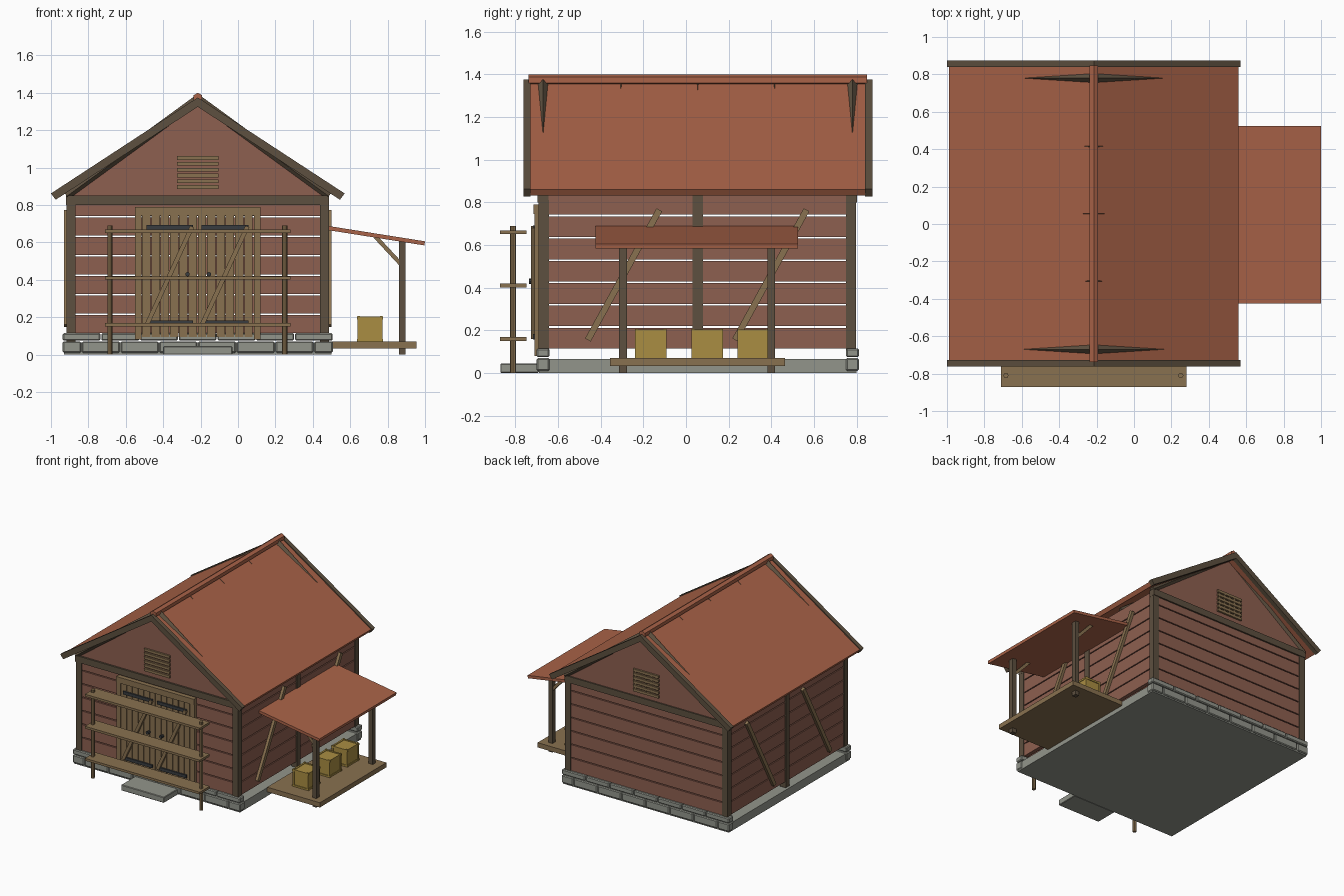
import bpy, bmesh
from math import radians, pi
from mathutils import Vector, Matrix

if "Cube" in bpy.data.objects:
    bpy.data.objects.remove(bpy.data.objects["Cube"])


def mat(name, *c):
    m = bpy.data.materials.new(name)
    m.diffuse_color = (*c, 1)
    m.use_nodes = True
    m.node_tree.nodes["Principled BSDF"].inputs["Base Color"].default_value = m.diffuse_color
    return m


ROOF = mat("roof_red", .40, .125, .065)
WALL = mat("wall_red", .27, .115, .08)
DARK = mat("dark_wood", .11, .08, .05)
WOOD = mat("light_wood", .25, .165, .08)
CRATE = mat("crate_wood", .40, .27, .055)
STONE = mat("stone", .29, .30, .26)
IRON = mat("iron", .04, .045, .05)
CX, CY = -.215, .055          # centre of the main building


def finish(name, bm, m):
    bmesh.ops.recalc_face_normals(bm, faces=bm.faces)
    me = bpy.data.meshes.new(name)
    bm.to_mesh(me)
    bm.free()
    me.materials.append(m)
    ob = bpy.data.objects.new(name, me)
    bpy.context.collection.objects.link(ob)
    return ob


def box(name, x0, x1, y0, y1, z0, z1, m, bevel=0):
    bm = bmesh.new()
    M = Matrix.Translation(((x0 + x1) / 2, (y0 + y1) / 2, (z0 + z1) / 2)) @ \
        Matrix.Diagonal((x1 - x0, y1 - y0, z1 - z0, 1))
    bmesh.ops.create_cube(bm, size=1, matrix=M)
    ob = finish(name, bm, m)
    if bevel:
        mod = ob.modifiers.new("bevel", 'BEVEL')
        mod.width, mod.segments = bevel, 1
    return ob


def bar(name, p, q, w, h, m, roll=0):
    """Rectangular timber from p to q, w wide and h high, rolled about its axis."""
    p, q = Vector(p), Vector(q)
    d = q - p
    bm = bmesh.new()
    M = Matrix.Translation((p + q) / 2) @ d.to_track_quat('X', 'Z').to_matrix().to_4x4() @ \
        Matrix.Rotation(radians(roll), 4, 'X') @ Matrix.Diagonal((d.length, w, h, 1))
    bmesh.ops.create_cube(bm, size=1, matrix=M)
    return finish(name, bm, m)


def cyl(name, p, q, r, n, m):
    p, q = Vector(p), Vector(q)
    bm = bmesh.new()
    M = Matrix.Translation((p + q) / 2) @ (q - p).to_track_quat('Z', 'Y').to_matrix().to_4x4()
    bmesh.ops.create_cone(bm, cap_ends=True, segments=n, radius1=r, radius2=r,
                          depth=(q - p).length, matrix=M)
    return finish(name, bm, m)


def prism(name, pts, y0, y1, m):
    """Extrude an x-z outline (x relative to the ridge) along y."""
    bm = bmesh.new()
    f = bm.faces.new([bm.verts.new((CX + x, y0, z)) for x, z in pts])
    r = bmesh.ops.extrude_face_region(bm, geom=[f])
    bmesh.ops.translate(bm, vec=(0, y1 - y0, 0),
                        verts=[v for v in r['geom'] if isinstance(v, bmesh.types.BMVert)])
    return finish(name, bm, m)


# foundation slab, front and back stone courses, doorstep
box("foundation_slab", -.93, .50, -.69, .80, 0, .065, STONE)
for side, y in (("front", -.70), ("back", .75)):
    for row, (z0, z1) in enumerate(((.01, .07), (.075, .115))):
        edges = [-.94 + .207 * (i - .5 * (row == 0)) for i in range(9)]
        for a, b in zip(edges, edges[1:]):
            a, b = max(a, -.94), min(b, .51)
            if b - a > .02:
                box(f"{side}_stone", a + .003, b - .003, y, y + .06, z0, z1, STONE, .006)
box("doorstep", -.40, -.03, -.87, -.69, 0, .045, STONE, .004)

# plank walls with open gaps
for i in range(7):
    z0 = .115 + i * .1045
    z1 = z0 + .097
    for side, y in (("front", -.68), ("back", .76)):
        box(f"{side}_plank", -.88, .45, y, y + .03, z0, z1, WALL)
    for side, x in (("left", -.91), ("right", .45)):
        box(f"{side}_plank", x, x + .03, -.655, .765, z0, z1, WALL)

# frame: corner posts, middle posts, beams, wall braces
for s, side in ((-1, "left"), (1, "right")):
    x = CX + s * .677
    for y in (-.667, .773):
        box(f"{side}_corner_post", x - .024, x + .024, y - .024, y + .024, .11, .81, DARK)
    box(f"{side}_middle_post", x - .024, x + .024, CY - .024, CY + .024, .07, .84, DARK)
    xb = CX + s * .705
    for y in (-.46, .23):
        bar(f"{side}_wall_brace", (xb, y, .155), (xb, y + .335, .765), .022, .03, WOOD)
for side, y in (("front", -.67), ("back", .776)):
    box(f"{side}_beam", -.92, .487, y - .026, y + .026, .80, .85, DARK)

# gables with trim rafters, bargeboards and vents
barge = [(-.785, .862), (0, 1.375), (.785, .862), (.76, .828), (0, 1.325), (-.76, .828)]
for side, y, o, b in (("front", -.67, -1, -.745), ("back", .78, 1, .857)):
    prism(f"{side}_gable", [(-.69, .845), (.69, .845), (0, 1.335)], y - .012, y + .012, WALL)
    prism(f"{side}_bargeboards", barge, b - .017, b + .017, DARK)
    for s in (-1, 1):
        bar(f"{side}_gable_trim", (CX + s * .70, y, .847), (CX, y, 1.358), .042, .042, DARK, 45)
    yv = y + o * .014
    for i in range(6):
        z = .896 + i * .031
        box(f"{side}_vent_slat", -.325, -.105, yv - .012, yv + .012, z - .01, z + .01, WOOD)
    if side == "back":
        for i in range(5):
            x = CX + (i - 2) * .045
            box("back_vent_bar", x - .005, x + .005, yv - .01, yv + .01, .89, 1.055, WOOD)

# roof, ridge cap and inner rafters
prism("main_roof", [(-.775, .86), (0, 1.365), (.775, .86), (.757, .832), (0, 1.332), (-.757, .832)],
      -.735, .845, ROOF)
cyl("ridge_cap", (CX, -.738, 1.373), (CX, .848, 1.373), .027, 6, ROOF)
for y in (-.305, .055, .415):
    for s in (-1, 1):
        bar("inner_rafter", (CX + s * .68, y, .837), (CX, y, 1.333), .042, .042, DARK, 45)

# double door: jambs, header, boards, straps, braces, handles
box("door_header", -.55, .12, -.715, -.67, .745, .79, WOOD)
for x in (-.55, .085):
    box("door_jamb", x, x + .035, -.71, -.67, .08, .75, WOOD)
for i in range(12):
    x = -.513 + i * .0497
    box("door_board", x, x + .045, -.707, -.68, .095, .745, WOOD)
for x in (-.49, -.195):
    for z in (.17, .68):
        box("door_strap", x, x + .25, -.718, -.70, z - .012, z + .012, IRON)
    bar("door_brace", (x + .005, -.717, .165), (x + .245, -.717, .685), .024, .02, WOOD, 90)
for x in (-.27, -.155):
    cyl("door_handle", (x, -.735, .43), (x, -.70, .43), .012, 8, IRON)

# fence in front of the door
for x in (-.685, .25):
    cyl("fence_post", (x, -.81, 0), (x, -.81, .69), .014, 8, WOOD)
for z in (.16, .41, .66):
    box("fence_shelf_rail", -.71, .28, -.872, -.748, z - .009, z + .009, WOOD)

# side canopy and loading deck
bar("canopy_roof", (.475, .05, .678), (.998, .05, .595), .95, .022, ROOF)
box("loading_deck", .50, .955, -.355, .465, .033, .07, WOOD)
for y in (-.295, .40):
    box("canopy_post", .86, .895, y - .018, y + .018, 0, .618, DARK)
    bar("canopy_brace", (.735, y, .63), (.87, y, .485), .024, .022, WOOD)

# crates with edge trims
for y in (-.165, .10, .315):
    c, h, t = Vector((.705, y, .136)), .063, .007
    box("crate", c.x - h, c.x + h, c.y - h - .005, c.y + h + .005, c.z - h, c.z + h, CRATE)
    for ax in range(3):
        for s in (-1, 1):
            for u in (-1, 1):
                lo, hi = [0] * 3, [0] * 3
                for k, sg in zip([k for k in range(3) if k != ax], (s, u)):
                    e = c[k] + sg * (h + (.007 if k == 1 else 0) - .003)
                    lo[k], hi[k] = e - t, e + t
                lo[ax], hi[ax] = c[ax] - h - t, c[ax] + h + t
                box("crate_trim", lo[0], hi[0], lo[1], hi[1], lo[2], hi[2], CRATE)
